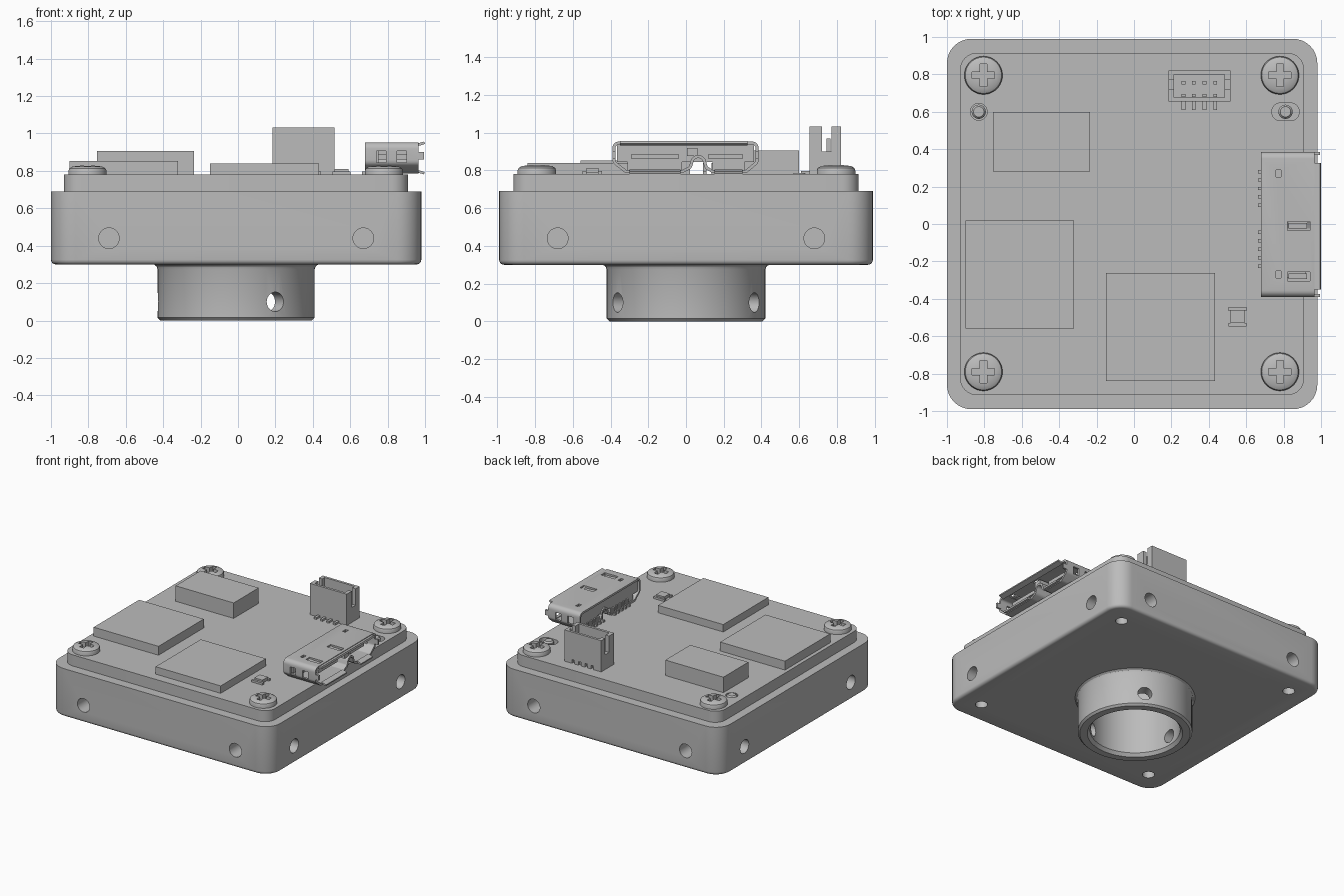
import bpy, bmesh, math
from mathutils import Vector, Matrix

if "Cube" in bpy.data.objects:
    bpy.data.objects.remove(bpy.data.objects["Cube"], do_unlink=True)

GREY = (0.5, 0.5, 0.5, 1)
mat = bpy.data.materials.new("plain_grey")
mat.use_nodes = True
mat.diffuse_color = GREY
mat.node_tree.nodes["Principled BSDF"].inputs["Base Color"].default_value = GREY
CX = -0.01  # housing centre in x


def make(name, bm):
    bmesh.ops.recalc_face_normals(bm, faces=bm.faces)
    me = bpy.data.meshes.new(name)
    bm.to_mesh(me)
    bm.free()
    me.materials.append(mat)
    ob = bpy.data.objects.new(name, me)
    bpy.context.collection.objects.link(ob)
    return ob


def box(name, x, y, z, tilt=0):
    """Box from (low, high) ranges, optionally tilted about y."""
    bm = bmesh.new()
    size = [r[1] - r[0] for r in (x, y, z)]
    mid = [(r[0] + r[1]) / 2 for r in (x, y, z)]
    bmesh.ops.create_cube(bm, size=1, matrix=Matrix.Translation(mid)
                          @ Matrix.Rotation(tilt, 4, 'Y') @ Matrix.Diagonal((*size, 1)))
    return make(name, bm)


def rod(name, a, b, r, seg=32):
    a, b = Vector(a), Vector(b)
    bm = bmesh.new()
    turn = (b - a).to_track_quat('Z', 'Y').to_matrix().to_4x4()
    bmesh.ops.create_cone(bm, cap_ends=True, segments=seg, radius1=r, radius2=r,
                          depth=(b - a).length, matrix=Matrix.Translation((a + b) / 2) @ turn)
    return make(name, bm)


def lathe(name, profile, centre, closed=False, seg=48):
    """Spin an (r, z) profile around a vertical axis."""
    bm = bmesh.new()
    vs = [bm.verts.new((r, 0, z)) for r, z in profile]
    pairs = list(zip(vs, vs[1:])) + ([(vs[-1], vs[0])] if closed else [])
    es = [bm.edges.new(p) for p in pairs]
    bmesh.ops.spin(bm, geom=vs + es, axis=(0, 0, 1), cent=(0, 0, 0),
                   angle=math.tau, steps=seg)
    bmesh.ops.remove_doubles(bm, verts=bm.verts, dist=1e-4)
    bmesh.ops.translate(bm, verts=bm.verts, vec=centre)
    return make(name, bm)


def rounded(pts, r, n=8):
    """Round every corner of a closed outline with a circular arc."""
    out = []
    for i, p in enumerate(pts):
        p = Vector(p)
        u, v = Vector(pts[i - 1]) - p, Vector(pts[(i + 1) % len(pts)]) - p
        half = u.angle(v) / 2
        d = min(r / math.tan(half), u.length * 0.48, v.length * 0.48)
        a, b, w = p + u.normalized() * d, p + v.normalized() * d, math.sin(half)
        for k in range(n + 1):
            t = k / n
            c0, c1, c2 = (1 - t) ** 2, 2 * t * (1 - t) * w, t * t
            out.append((a * c0 + p * c1 + b * c2) / (c0 + c1 + c2))
    return out


def rect(cx, cy, hx, hy):
    return [(cx - hx, cy - hy), (cx + hx, cy - hy), (cx + hx, cy + hy), (cx - hx, cy + hy)]


def prism(name, outline, z0, z1, bevel=0):
    bm = bmesh.new()
    f = bm.faces.new([bm.verts.new((p[0], p[1], z0)) for p in outline])
    rim = list(f.edges)
    up = bmesh.ops.extrude_face_region(bm, geom=[f], use_keep_orig=True)["geom"]
    bmesh.ops.translate(bm, verts=[g for g in up if isinstance(g, bmesh.types.BMVert)],
                        vec=(0, 0, z1 - z0))
    bmesh.ops.recalc_face_normals(bm, faces=bm.faces)
    if bevel:
        bmesh.ops.bevel(bm, geom=rim, offset=bevel, segments=4, profile=0.5, affect='EDGES')
    return make(name, bm)


def bake(ob):
    dg = bpy.context.evaluated_depsgraph_get()
    me = bpy.data.meshes.new_from_object(ob.evaluated_get(dg))
    ob.modifiers.clear()
    ob.data = me


def cut(ob, cutters):
    for c in cutters:
        m = ob.modifiers.new("cut", 'BOOLEAN')
        m.operation, m.solver, m.object = 'DIFFERENCE', 'EXACT', c
    bake(ob)
    for c in cutters:
        bpy.data.objects.remove(c, do_unlink=True)


# Housing with lens bore, side holes and bottom corner holes
housing = prism("housing", rounded(rect(CX, 0, 0.99, 0.99), 0.13), 0.30, 0.69, 0.025)
holes = [rod("bore", (CX, 0, 0.2), (CX, 0, 0.6), 0.33, 64)]
for s in (-1, 1):
    for t in (-1, 1):
        u = t * 0.68
        holes += [rod("hole", (CX + u, s * 1.1, 0.44), (CX + u, s * 0.76, 0.44), 0.055),
                  rod("hole", (CX + s * 1.1, u, 0.44), (CX + s * 0.76, u, 0.44), 0.055),
                  rod("hole", (CX + s * 0.8, t * 0.8, 0.2), (CX + s * 0.8, t * 0.8, 0.55), 0.045)]
cut(housing, holes)

# Lens tube with three set screw holes
tube = lathe("lens_tube", [(0.33, 0.3), (0.33, 0.025), (0.35, 0), (0.405, 0), (0.42, 0.015),
                           (0.42, 0.275), (0.426, 0.29), (0.44, 0.3)], (CX, 0, 0), True, 64)
cutters = []
for deg in (60, 180, 300):
    d = Vector((math.cos(math.radians(deg)), math.sin(math.radians(deg)), 0))
    base = Vector((CX, 0, 0.1))
    cutters.append(rod("hole", base + d * 0.2, base + d * 0.6, 0.052))
cut(tube, cutters)

# Circuit board with a round hole and a slot for the locating pins
board = prism("circuit_board", rounded(rect(CX, 0, 0.92, 0.915), 0.09), 0.69, 0.78)
cut(board, [rod("hole", (-0.83, 0.6, 0.72), (-0.83, 0.6, 0.9), 0.045),
            prism("slot", rounded(rect(0.81, 0.6, 0.073, 0.047), 0.046), 0.72, 0.9)])
for x in (-0.83, 0.81):
    lathe("locating_pin", [(0.038, 0.7), (0.038, 0.775), (0.028, 0.787), (0, 0.787)],
          (x, 0.6, 0), seg=24)

# Four cross-head screws
for x in (-0.805, 0.78):
    for y in (-0.79, 0.795):
        screw = lathe("screw", [(0, 0.77), (0.102, 0.77), (0.102, 0.8), (0.097, 0.813),
                                (0.08, 0.823), (0.04, 0.828), (0, 0.829)], (x, y, 0))
        cut(screw, [box("arm", (x - 0.06, x + 0.06), (y - 0.018, y + 0.018), (0.79, 0.9)),
                    box("arm", (x - 0.018, x + 0.018), (y - 0.06, y + 0.06), (0.79, 0.9))])

# Chips
box("tall_chip", (-0.755, -0.235), (0.28, 0.6), (0.78, 0.905))
box("square_chip_left", (-0.9, -0.32), (-0.56, 0.02), (0.78, 0.852))
box("square_chip_right", (-0.15, 0.433), (-0.84, -0.262), (0.78, 0.84))

# Small surface mounted part
box("small_part_body", (0.517, 0.59), (-0.53, -0.46), (0.785, 0.81))
for y in (-0.538, -0.455):
    box("small_part_terminal", (0.505, 0.602), (y - 0.01, y + 0.01), (0.78, 0.797))

# Upright pin header
header = box("header_shell", (0.185, 0.515), (0.655, 0.82), (0.78, 1.033))
slots = [box("cavity", (0.215, 0.485), (0.675, 0.8), (0.84, 1.1))]
for x in (0.2, 0.5):
    slots.append(box("side_notch", (x - 0.02, x + 0.02), (0.72, 0.77), (0.9, 1.1)))
for x in (0.265, 0.32, 0.377, 0.435):
    slots.append(box("foot_notch", (x - 0.012, x + 0.012), (0.8, 0.9), (0.7, 0.81)))
cut(header, slots)
for x in (0.265, 0.32, 0.377, 0.435):
    box("header_pin", (x - 0.01, x + 0.01), (0.745, 0.765), (0.83, 0.97))
    box("header_contact", (x - 0.01, x + 0.01), (0.678, 0.695), (0.83, 0.95))
    box("header_leg", (x - 0.01, x + 0.01), (0.61, 0.665), (0.781, 0.797))

# Socket shell: an outline in y and z pulled along x, then thickened
outline = rounded([(-0.39, 0.953), (-0.39, 0.84), (-0.32, 0.785), (-0.02, 0.785), (0.03, 0.81),
                   (0.045, 0.865), (0.085, 0.865), (0.1, 0.81), (0.14, 0.785), (0.32, 0.785),
                   (0.385, 0.84), (0.385, 0.953)], 0.035, 5)
bm = bmesh.new()
rings = [[bm.verts.new((x, p.x, p.y)) for p in outline] for x in (0.68, 0.965)]
for i in range(len(outline)):
    bm.faces.new((rings[0][i - 1], rings[0][i], rings[1][i], rings[1][i - 1]))
shell = make("socket_shell", bm)
thick = shell.modifiers.new("thick", 'SOLIDIFY')
thick.thickness, thick.offset = 0.016, -1
bake(shell)
cutters = [box("spring_slot", (0.82, 0.94), (y - 0.024, y + 0.024), (0.92, 1)) for y in (-0.01, -0.28)]
cutters += [box("dimple", (0.76, 0.785), (y - 0.02, y + 0.02), (0.92, 1)) for y in (-0.27, 0.27)]
for s in (-1, 1):
    for x in (0.765, 0.875):
        cutters.append(box("window", (x - 0.025, x + 0.025), (s * 0.385 - 0.03, s * 0.385 + 0.03),
                           (0.845, 0.905)))
cut(shell, cutters)

# Socket springs, flared lips, insulator, tongues and contacts
for y in (-0.01, -0.28):
    box("socket_spring", (0.825, 0.925), (y - 0.015, y + 0.015), (0.934, 0.944), 0.06)
box("socket_lip_top", (0.955, 0.998), (-0.35, 0.325), (0.937, 0.951), -0.3)
box("socket_lip_bottom_right", (0.955, 0.997), (-0.3, -0.03), (0.787, 0.8), 0.3)
box("socket_lip_bottom_left", (0.955, 0.997), (0.15, 0.3), (0.787, 0.8), 0.3)
for y in (-0.381, 0.376):
    box("socket_lip_side", (0.955, 0.995), (y - 0.008, y + 0.008), (0.86, 0.9))
box("socket_insulator", (0.69, 0.75), (-0.365, 0.36), (0.845, 0.942))
box("socket_insulator_foot_right", (0.69, 0.75), (-0.31, -0.02), (0.785, 0.85))
box("socket_insulator_foot_left", (0.69, 0.75), (0.14, 0.31), (0.785, 0.85))
box("socket_tongue_right", (0.74, 0.92), (-0.29, -0.04), (0.86, 0.888))
box("socket_tongue_left", (0.74, 0.92), (0.12, 0.3), (0.86, 0.888))
box("socket_key", (0.74, 0.95), (0.005, 0.06), (0.875, 0.92))
for start in (-0.225, 0.1):
    for i in range(5):
        y = start + i * 0.045
        box("socket_leg", (0.662, 0.7), (y - 0.009, y + 0.009), (0.781, 0.797))
        box("socket_leg_riser", (0.678, 0.692), (y - 0.009, y + 0.009), (0.781, 0.84))

# Smooth round surfaces while keeping edges sharp
bpy.ops.object.select_all(action='DESELECT')
for ob in bpy.context.collection.objects:
    if ob.type == 'MESH':
        ob.select_set(True)
        bpy.context.view_layer.objects.active = ob
bpy.ops.object.shade_smooth_by_angle(angle=math.radians(30))
